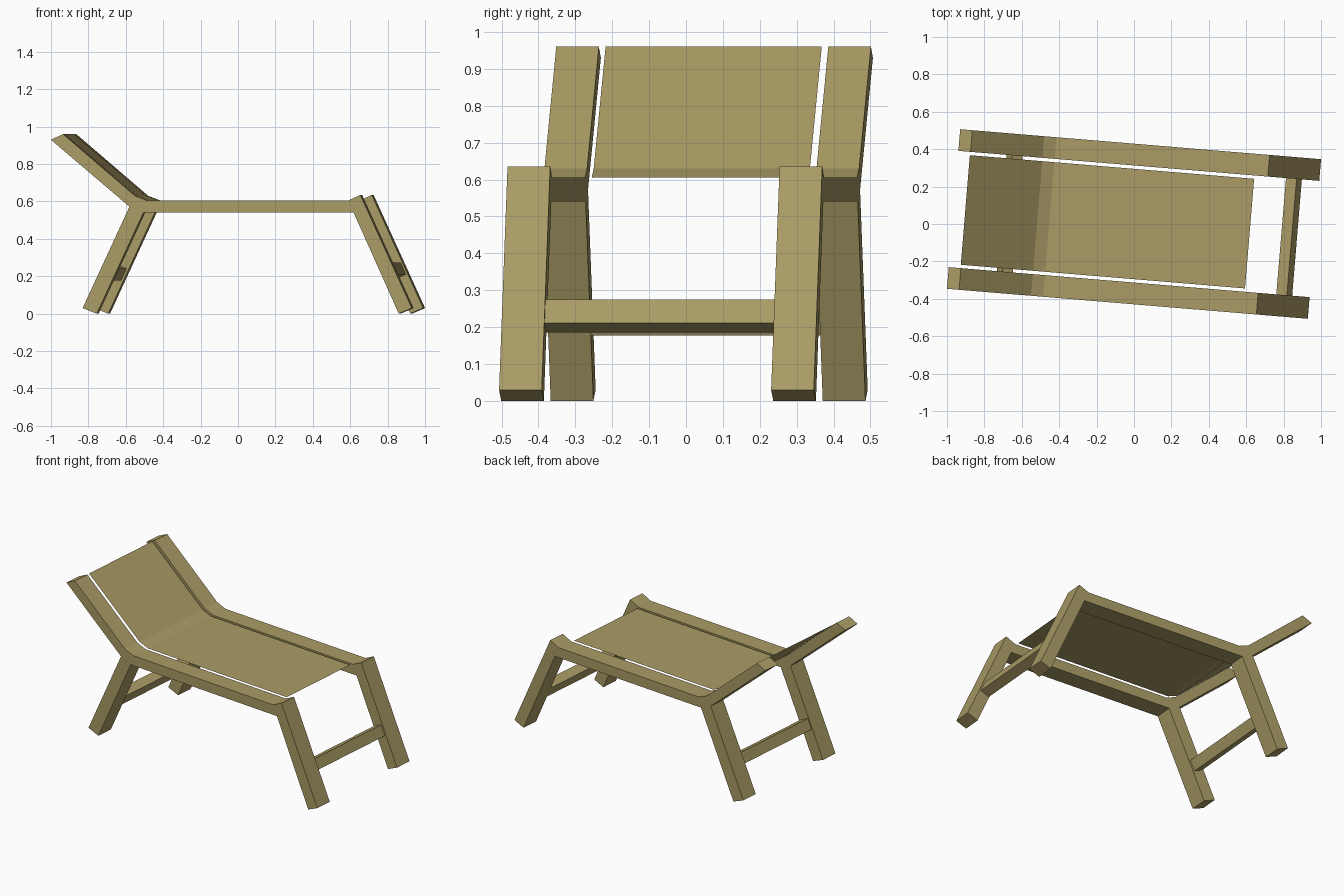
import bpy, bmesh, math

if "Cube" in bpy.data.objects:
    bpy.data.objects.remove(bpy.data.objects["Cube"])

TURN = -math.radians(4.75)      # whole lounger is turned slightly about z
HALF_IN, HALF_OUT = 0.312, 0.428

mat = bpy.data.materials.new("khaki")
mat.diffuse_color = (0.40, 0.33, 0.13, 1)
mat.use_nodes = True
mat.node_tree.nodes["Principled BSDF"].inputs["Base Color"].default_value = mat.diffuse_color


def add_object(name, bm):
    bmesh.ops.recalc_face_normals(bm, faces=bm.faces)
    mesh = bpy.data.meshes.new(name)
    bm.to_mesh(mesh)
    bm.free()
    mesh.materials.append(mat)
    obj = bpy.data.objects.new(name, mesh)
    obj.rotation_euler.z = TURN
    bpy.context.collection.objects.link(obj)
    return obj


def extrude_profile(name, profile, y0, y1):
    """Closed x-z profile extruded along y."""
    bm = bmesh.new()
    face = bm.faces.new([bm.verts.new((x, y0, z)) for x, z in profile])
    out = bmesh.ops.extrude_face_region(bm, geom=[face])
    for v in out["geom"]:
        if isinstance(v, bmesh.types.BMVert):
            v.co.y = y1
    return add_object(name, bm)


def tilted_rect(cx, cz, along, across, dx, dz):
    """Rectangle whose long direction follows (dx, dz)."""
    n = math.hypot(dx, dz)
    dx, dz = dx / n, dz / n
    return [(cx + a * along / 2 * dx - b * across / 2 * dz,
             cz + a * along / 2 * dz + b * across / 2 * dx)
            for a, b in ((-1, -1), (1, -1), (1, 1), (-1, 1))]


# Side frames: backrest rail, seat rail and both legs in one profile
frame = [(-0.968, 0.93), (-0.547, 0.572), (-0.798, 0.03), (-0.722, 0),
         (-0.472, 0.54), (0.656, 0.54), (0.898, 0), (0.968, 0.03),
         (0.692, 0.635), (0.627, 0.605), (-0.452, 0.605),
         (-0.517, 0.63), (-0.903, 0.96)]
extrude_profile("front_side_frame", frame, -HALF_OUT, -HALF_IN)
extrude_profile("back_side_frame", frame, HALF_IN, HALF_OUT)

# Cross bars between each pair of legs
extrude_profile("foot_cross_bar",
                tilted_rect(0.832, 0.230, 0.07, 0.062, 0.27, -0.605),
                -HALF_IN, HALF_IN)
extrude_profile("head_cross_bar",
                tilted_rect(-0.667, 0.222, 0.07, 0.062, 0.25, 0.54),
                -HALF_IN, HALF_IN)

# Fabric sheet following the top of the rails
bm = bmesh.new()
path = [(-0.905, 0.96), (-0.517, 0.63), (-0.452, 0.605), (0.62, 0.605)]
rows = [[bm.verts.new((x, y, z)) for y in (-0.294, 0.294)] for x, z in path]
for a, b in zip(rows, rows[1:]):
    bm.faces.new((a[0], b[0], b[1], a[1]))
add_object("fabric_seat", bm)
